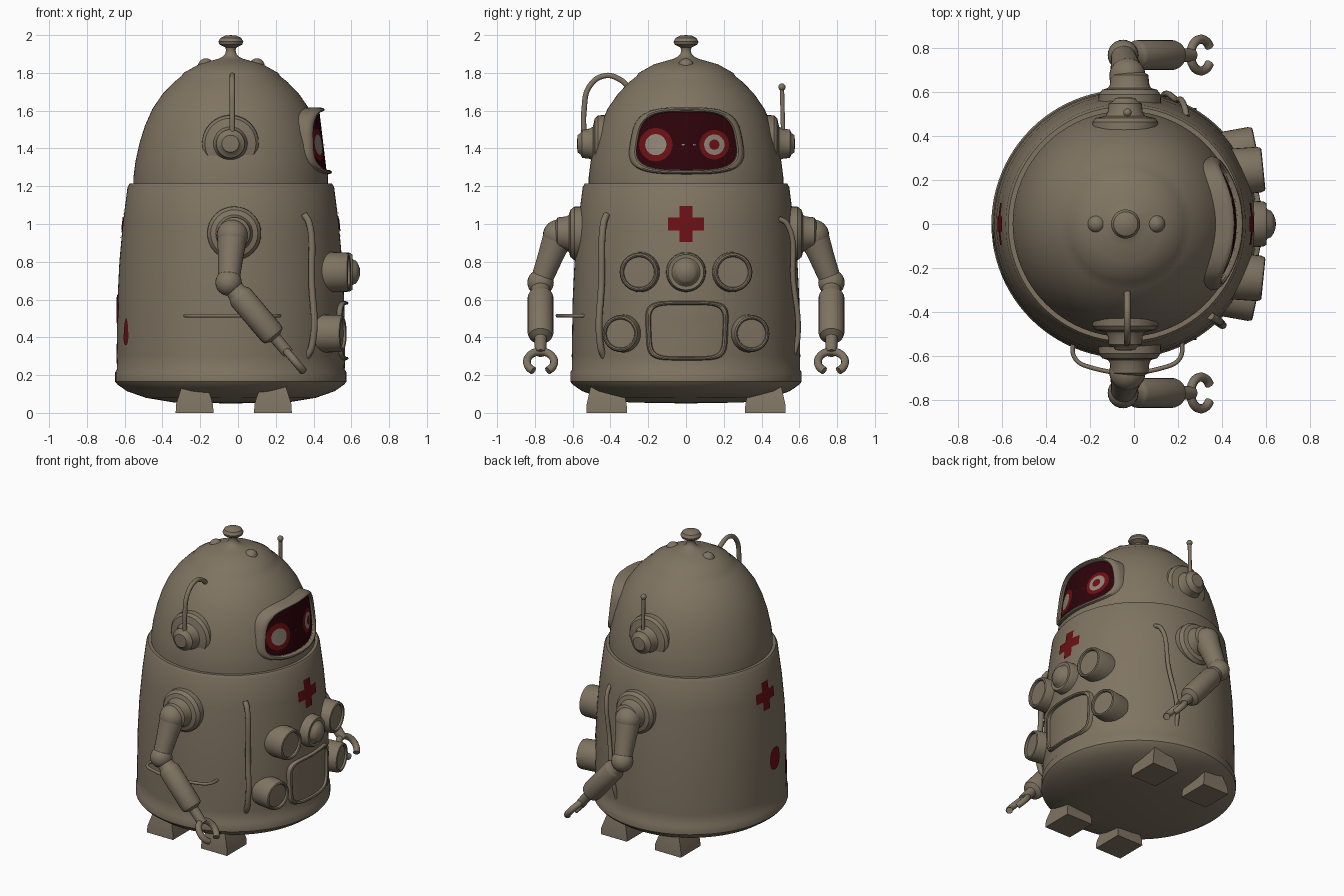
import bpy, math
from mathutils import Vector

if "Cube" in bpy.data.objects:
    bpy.data.objects.remove(bpy.data.objects["Cube"])


def material(name, rgb):
    m = bpy.data.materials.new(name)
    m.diffuse_color = (*rgb, 1)
    m.use_nodes = True
    m.node_tree.nodes["Principled BSDF"].inputs["Base Color"].default_value = m.diffuse_color
    return m


METAL = material("khaki metal", (0.215, 0.175, 0.122))
RED = material("dark red", (0.15, 0.005, 0.007))
DARK = material("visor maroon", (0.026, 0.001, 0.003))
LIGHT = material("eye grey", (0.28, 0.23, 0.18))
CX = -0.038  # body axis


def finish(ob, angle=35):
    bpy.ops.object.select_all(action='DESELECT')
    bpy.context.view_layer.objects.active = ob
    ob.select_set(True)
    bpy.ops.object.shade_smooth_by_angle(angle=math.radians(angle))


def skin(name, rings, mat=METAL, smooth=True):
    """Bridge successive rings of points; a one-point ring is a pole."""
    verts, faces, start = [], [], []
    for r in rings:
        start.append(len(verts))
        verts += [tuple(p) for p in r]
    for k in range(len(rings) - 1):
        a, b, na, nb = start[k], start[k + 1], len(rings[k]), len(rings[k + 1])
        n = max(na, nb)
        for i in range(n):
            j = (i + 1) % n
            if na == 1:
                faces.append((a, b + j, b + i))
            elif nb == 1:
                faces.append((a + i, a + j, b))
            else:
                faces.append((a + i, a + j, b + j, b + i))
    me = bpy.data.meshes.new(name)
    me.from_pydata(verts, [], faces)
    me.materials.append(mat)
    ob = bpy.data.objects.new(name, me)
    bpy.context.collection.objects.link(ob)
    if smooth:
        finish(ob)
    return ob


def lathe(name, profile, loc=(0, 0, 0), axis=(0, 0, 1), segs=32, mat=METAL, smooth=True):
    q = Vector(axis).to_track_quat('Z', 'Y')
    rings = []
    for r, h in profile:
        n = segs if r > 0 else 1
        rings.append([Vector(loc) + q @ Vector((r * math.cos(2 * math.pi * i / n),
                      r * math.sin(2 * math.pi * i / n), h)) for i in range(n)])
    return skin(name, rings, mat, smooth)


def ball(name, loc, r):
    n = 12
    prof = [(0 if i in (0, n) else r * math.sin(math.pi * i / n), -r * math.cos(math.pi * i / n))
            for i in range(n + 1)]
    return lathe(name, prof, loc, segs=24)


def tube(name, pts, r, smooth_path=True):
    cu = bpy.data.curves.new(name, 'CURVE')
    cu.dimensions = '3D'
    cu.bevel_depth, cu.bevel_resolution, cu.use_fill_caps = r, 3, True
    sp = cu.splines.new('BEZIER')
    sp.bezier_points.add(len(pts) - 1)
    for b, p in zip(sp.bezier_points, pts):
        b.co = p
        b.handle_left_type = b.handle_right_type = 'AUTO' if smooth_path else 'VECTOR'
    cu.materials.append(METAL)
    ob = bpy.data.objects.new(name, cu)
    bpy.context.collection.objects.link(ob)
    bpy.ops.object.select_all(action='DESELECT')
    bpy.context.view_layer.objects.active = ob
    ob.select_set(True)
    bpy.ops.object.convert(target='MESH')
    finish(bpy.context.view_layer.objects.active, 50)


def outline(w, h, n=2, taper=0, count=48):
    pts = []
    for i in range(count):
        t = 2 * math.pi * i / count
        c, s = math.cos(t), math.sin(t)
        v = math.copysign(abs(s) ** (2 / n), s)
        pts.append((w * math.copysign(abs(c) ** (2 / n), c) * (1 - taper * v), h * v))
    return pts


def panel(name, shape, centre, steps, surf, mat=METAL, smooth=True):
    """Rings of a scaled outline laid on a surface; steps are (scale, depth)."""
    u0, v0 = centre
    rings = [[surf(u0 + s * u, v0 + s * v, d) for u, v in (shape if s else [(0, 0)])]
             for s, d in steps]
    return skin(name, rings, mat, smooth)


def flat(d):
    return [(1, d), (0.7, d), (0.35, d), (0, d)]


# Body barrel
BODY = [(0, .05), (.3, .055), (.45, .08), (.55, .115), (.6, .15), (.612, .165), (.612, .215),
        (.603, .23), (.605, .3), (.6, .6), (.59, .8), (.572, 1.0), (.547, 1.195),
        (.535, 1.215), (.5, 1.215), (0, 1.215)]
lathe("body", BODY, (CX, 0, 0), segs=96)

# Domed head with top knob
head = lathe("head", [(0, 1.19), (.515, 1.19), (.515, 1.25), (.505, 1.33), (.483, 1.43),
             (.455, 1.52), (.415, 1.61), (.36, 1.69), (.3, 1.752), (.262, 1.782), (.25, 1.8),
             (.17, 1.845), (.1, 1.865), (.065, 1.875), (.045, 1.885), (.03, 1.9), (.025, 1.92),
             (.03, 1.935), (.06, 1.95), (.066, 1.965), (.055, 1.985), (.03, 1.997), (0, 2)],
             (CX, 0, 0), segs=96)
for x in (-.17, .1):
    ball("head_bump", (x, 0, 1.835), .042)


# Visor: recess cut in the head, frame, dark panel and eyes
def visor_surf(y, z, d):
    return (.495 - .12 * (z - 1.28) - 1.1 * y * y + d, y, z)


visor = outline(.285, .17, 3.4, .1, 64)
VC = (.003, 1.44)
cutter = panel("visor_cutter", visor, VC,
               [(0, -.04), (.45, -.04), (.9, -.04), (.9, .2), (0, .2)], visor_surf)
cutter.hide_render = True
mod = head.modifiers.new("recess", 'BOOLEAN')
mod.object, mod.operation, mod.solver = cutter, 'DIFFERENCE', 'EXACT'
bpy.context.view_layer.objects.active = head
bpy.ops.object.modifier_apply(modifier=mod.name)
bpy.data.objects.remove(cutter)
finish(head)
panel("visor_frame", visor, VC, [(1.05, -.14), (1.04, -.02), (1.02, -.004), (.98, .002),
      (.94, 0), (.91, -.01), (.9, -.035)], visor_surf)
panel("visor_glass", visor, VC, [(.91, -.026), (.6, -.026), (.3, -.026), (0, -.026)],
      visor_surf, DARK)
for name, y, z, r, d, m in (("eye_glow", -.16, 1.42, .088, -.023, RED),
                            ("eye_glow", .15, 1.42, .078, -.023, RED),
                            ("eye_disc", -.16, 1.42, .056, -.020, LIGHT),
                            ("eye_disc", .15, 1.42, .054, -.020, LIGHT),
                            ("eye_pupil", .15, 1.42, .027, -.017, RED)):
    panel(name, outline(r, r), (y, z), flat(d), visor_surf, m)
for y in (-.015, .045):
    panel("visor_mark", outline(.009, .004), (y, 1.42), flat(-.02), visor_surf, LIGHT)


# Painted marks wrapped round the body
def body_surf(azimuth):
    def surf(u, z, d):
        for (r0, z0), (r1, z1) in zip(BODY, BODY[1:]):
            if z0 <= z <= z1 and z1 > z0:
                r = r0 + (r1 - r0) * (z - z0) / (z1 - z0)
        a = math.radians(azimuth) + u / r
        return (CX + (r + d) * math.cos(a), (r + d) * math.sin(a), z)
    return surf


a, b = .095, .034
cross = [(a, -b), (a, b), (b, b), (b, a), (-b, a), (-b, b),
         (-a, b), (-a, -b), (-b, -b), (-b, -a), (b, -a), (b, -b)]
for name, az in (("front_cross", 0), ("back_cross", 180)):
    panel(name, cross, (0, 1.0), flat(.005), body_surf(az), RED)
panel("back_spot", outline(.06, .075, 2.5), (0, .55), flat(.005), body_surf(186), RED)
panel("back_stripe", outline(.028, .07, 2.5, .3), (0, .43), flat(.005), body_surf(204), RED)


# Chest screen
def screen_surf(y, z, d):
    return (.585 - .8 * y * y + d, y, z)


panel("screen", outline(.215, .155, 5, -.03, 64), (.005, .435),
      [(1.02, -.1), (1.01, -.015), (.98, -.002), (.94, 0), (.9, -.004), (.88, -.022),
       (.6, -.02), (.3, -.02), (0, -.02)], screen_surf)

# Chest dials
dial = [(.108, -.14), (.104, -.02), (.098, -.004), (.09, 0), (.083, -.004), (.08, -.016), (0, -.014)]
for s in (-1, 1):
    lathe("upper_dial", dial, (.59, s * .25, .745), (1, s * .1, 0))
    lathe("lower_dial", [(r * .94, h) for r, h in dial], (.558, s * .35, .42), (1, s * .21, 0))
lathe("centre_dial", [(.108, -.1), (.103, -.015), (.094, 0), (.075, -.002), (.066, .005),
      (.06, .02), (.045, .03), (.02, .04), (0, .042)], (.605, 0, .745), (1, 0, 0))

# Feet
for x in (-.23, .185):
    for y in (-.42, .42):
        skin("foot", [[(x, y, 0)]] + [[(x + i * hx, y + j * hy, z) for i, j in
             ((-1, -1), (1, -1), (1, 1), (-1, 1))] for hx, hy, z in
             ((.1, .108, 0), (.098, .106, .045), (.068, .085, .14))] + [[(x, y, .14)]])

# Ears and arms on both sides
for s in (-1, 1):
    lathe("ear", [(.155, -.08), (.15, 0), (.135, .018), (.09, .028), (.08, .045), (.075, .085),
          (.055, .095), (.045, .11), (0, .112)], (-.04, s * .465, 1.425), (0, s, 0))
    lathe("shoulder_socket", [(.145, -.06), (.142, .04), (.125, .062), (.098, .07), (.09, .085),
          (.085, .13), (.05, .15), (0, .155)], (-.02, s * .55, .95), (0, s, 0))
    shoulder = Vector((-.03, s * .675, .94))
    elbow = Vector((-.05, s * .77, .69))
    ball("shoulder_ball", shoulder, .083)
    ball("elbow", elbow, .07)
    span = elbow - shoulder
    lathe("upper_arm", [(0, 0), (.08, 0), (.066, span.length * .5), (.056, span.length), (0, span.length)],
          shoulder, span, 24)
    d = Vector((.645, 0, -.764))
    lathe("forearm", [(0, 0), (.05, 0), (.052, .07), (.062, .085), (.068, .1), (.068, .35),
          (.062, .37), (.045, .378), (.032, .385), (.03, .49), (0, .49)], elbow, d, 24)
    grip = elbow + d * .55
    side = Vector((0, 1, 0))
    tube("claw", [grip + (d * math.cos(t) + side * math.sin(t)) * .072 for t in
         [math.radians(32 + 296 * i / 14) for i in range(15)]], .021)

# Antennas
tube("curved_antenna", [(-.03, -.54, 1.46), (-.03, -.54, 1.6), (-.03, -.51, 1.73),
     (-.03, -.43, 1.785), (-.03, -.35, 1.765), (-.03, -.29, 1.71)], .015)
tube("straight_antenna", [(-.03, .515, 1.45), (-.03, .508, 1.72)], .012)
ball("antenna_tip", (-.03, .508, 1.725), .019)

# Side hoses and handle rail
tube("left_hose", [(.35, -.42, 1.05), (.375, -.435, 1.01), (.39, -.447, .7), (.39, -.452, .35),
     (.36, -.43, .29)], .018)
tube("right_hose", [(.24, .49, 1.03), (.23, .535, 1.0), (.19, .568, .7), (.14, .592, .4),
     (.13, .565, .29)], .014)
tube("side_rail", [(-.28, -.53, .515), (-.27, -.61, .515), (-.21, -.65, .515),
     (.15, -.65, .515), (.21, -.61, .515), (.22, -.53, .515)], .01)
